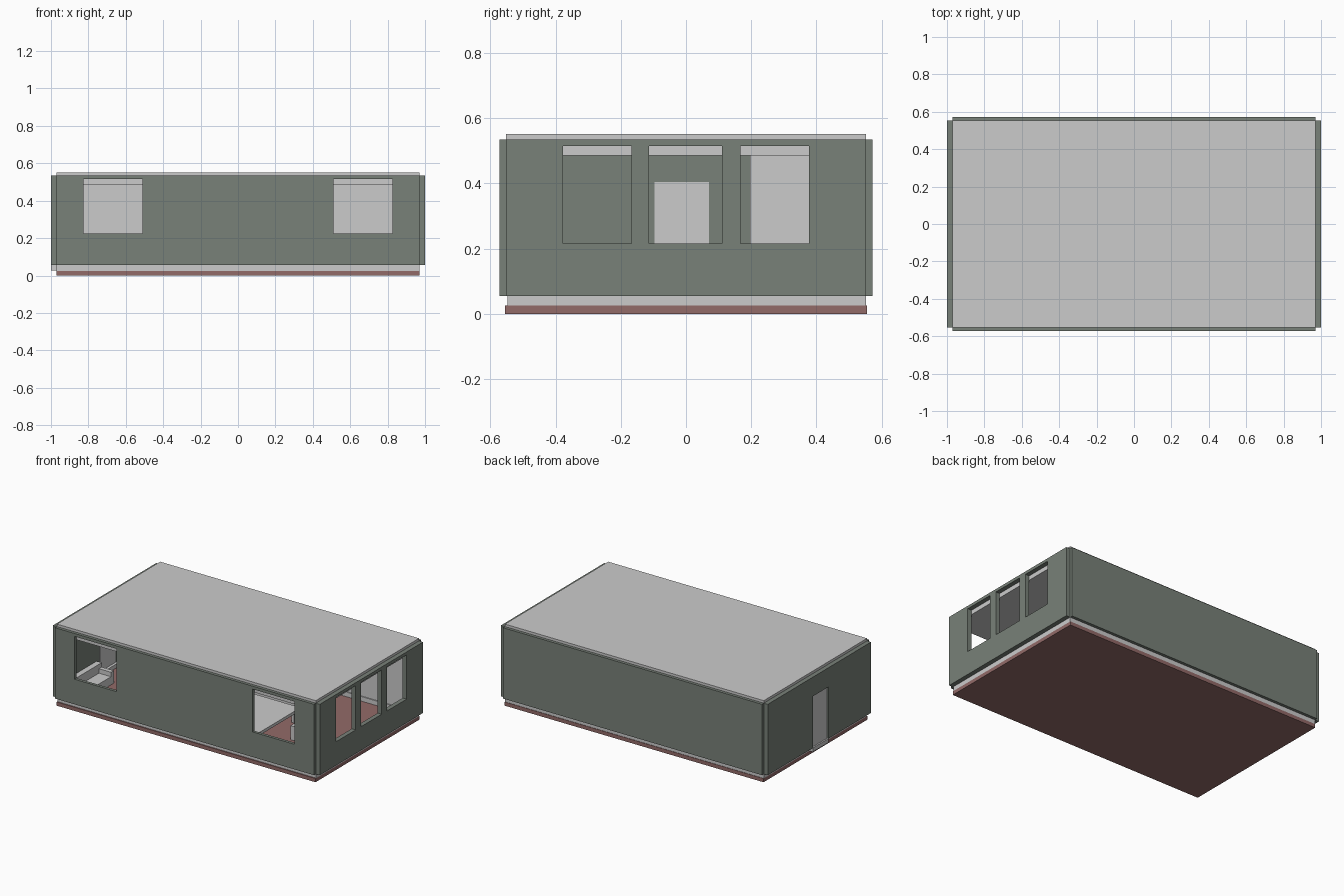
import bpy, bmesh
from mathutils import Vector

if "Cube" in bpy.data.objects:
    bpy.data.objects.remove(bpy.data.objects["Cube"])


def material(name, rgb):
    m = bpy.data.materials.new(name)
    m.diffuse_color = (*rgb, 1)
    m.use_nodes = True
    m.node_tree.nodes["Principled BSDF"].inputs["Base Color"].default_value = m.diffuse_color
    return m


CLADDING = material("dark_cladding", (0.19, 0.22, 0.19))
FLOOR = material("brown_floor", (0.29, 0.145, 0.14))


def finish(name, bm, mat):
    bmesh.ops.recalc_face_normals(bm, faces=bm.faces[:])
    me = bpy.data.meshes.new(name)
    bm.to_mesh(me)
    bm.free()
    if mat:
        me.materials.append(mat)
    ob = bpy.data.objects.new(name, me)
    bpy.context.collection.objects.link(ob)
    return ob


def box(name, x, y, z, mat=None):
    """Box from its (min, max) ranges."""
    bm = bmesh.new()
    bmesh.ops.create_cube(bm, size=1)
    for v in bm.verts:
        v.co = Vector([r[0] if c < 0 else r[1] for c, r in zip(v.co, (x, y, z))])
    return finish(name, bm, mat)


def wall(name, span, z, holes, place, thick, mat=CLADDING):
    """Upright panel with rectangular holes (u0, u1, z0, z1), thickened along a vector."""
    us = sorted({*span, *(u for h in holes for u in h[:2])})
    zs = sorted({*z, *(w for h in holes for w in h[2:])})
    bm = bmesh.new()
    grid = [[bm.verts.new(place(u, w)) for w in zs] for u in us]
    for i in range(len(us) - 1):
        for j in range(len(zs) - 1):
            u, w = (us[i] + us[i + 1]) / 2, (zs[j] + zs[j + 1]) / 2
            if not any(h[0] < u < h[1] and h[2] < w < h[3] for h in holes):
                bm.faces.new((grid[i][j], grid[i + 1][j],
                              grid[i + 1][j + 1], grid[i][j + 1]))
    bmesh.ops.delete(bm, geom=[v for v in bm.verts if not v.link_faces], context='VERTS')
    out = bmesh.ops.extrude_face_region(bm, geom=bm.faces[:], use_keep_orig=True)
    moved = [g for g in out["geom"] if isinstance(g, bmesh.types.BMVert)]
    bmesh.ops.translate(bm, verts=moved, vec=thick)
    return finish(name, bm, mat)


X, Y = 0.97, 0.553      # inner shell half sizes
WZ = (0.055, 0.535)     # cladding height range

# Base floor and flat roof
box("floor", (-X, X), (-0.555, 0.555), (0, 0.025), FLOOR)
box("roof_slab", (-X, X), (-Y, Y), (0.485, 0.552))

# Sill frame between floor and cladding
for s, side in ((-1, "front"), (1, "back")):
    box(side + "_sill", (-X, X), sorted((s * 0.548, s * 0.528)), (0.025, 0.056))
for s, side in ((-1, "left"), (1, "right")):
    spans = [(-0.528, -0.097), (0.07, 0.528)] if s < 0 else [(-0.528, 0.528)]
    for k, span in enumerate(spans):
        box(f"{side}_sill_{k + 1}", sorted((s * X, s * 0.95)), span, (0.025, 0.056))

# Outer walls with window and door openings
wall("front_wall", (-X, X), WZ, [(-0.825, -0.51, 0.225, 0.515), (0.51, 0.825, 0.225, 0.515)],
     lambda u, w: (u, -Y, w), (0, -0.02, 0))
wall("back_wall", (-X, X), WZ, [], lambda u, w: (u, Y, w), (0, 0.02, 0))
wall("right_wall", (-Y, Y), WZ,
     [(a, b, 0.215, 0.515) for a, b in ((-0.378, -0.168), (-0.113, 0.11), (0.167, 0.377))],
     lambda u, w: (X, u, w), (0.03, 0, 0))
left_span = [(-Y, -0.097), (0.07, Y)]
wall("left_wall", (-Y, Y), WZ, [(-0.097, 0.07, 0.055, 0.405)],
     lambda u, w: (-X, u, w), (-0.03, 0, 0))

# Door with its threshold
box("door", (-0.99, -0.968), (-0.097, 0.07), (0.055, 0.405))
box("door_threshold", (-1.0, -0.95), (-0.097, 0.07), (0.028, 0.055))

# Interior partitions and back lining
box("room_front_partition", (-X, 0.3), (0.197, 0.217), (0.025, 0.485))
box("room_side_partition", (0.28, 0.3), (0.217, 0.535), (0.025, 0.485))
box("back_lining", (-X, X), (0.535, 0.552), (0.025, 0.485))

# Bench along the left wall
box("bench_back", (-0.968, -0.93), (-0.5, -0.13), (0.025, 0.14))
box("bench_seat", (-0.93, -0.84), (-0.47, -0.16), (0.025, 0.08))
for k, y in enumerate((-0.5, -0.16)):
    box(f"bench_arm_{k + 1}", (-0.93, -0.84), (y, y + 0.03), (0.025, 0.11))

# Low table and stool
box("table_top", (0.06, 0.42), (-0.45, 0.07), (0.1, 0.12))
for i, x in enumerate((0.08, 0.38)):
    for j, y in enumerate((-0.43, 0.03)):
        box(f"table_leg_{i}{j}", (x, x + 0.02), (y, y + 0.02), (0.025, 0.1))
box("stool", (0.52, 0.64), (-0.18, -0.04), (0.025, 0.12))
